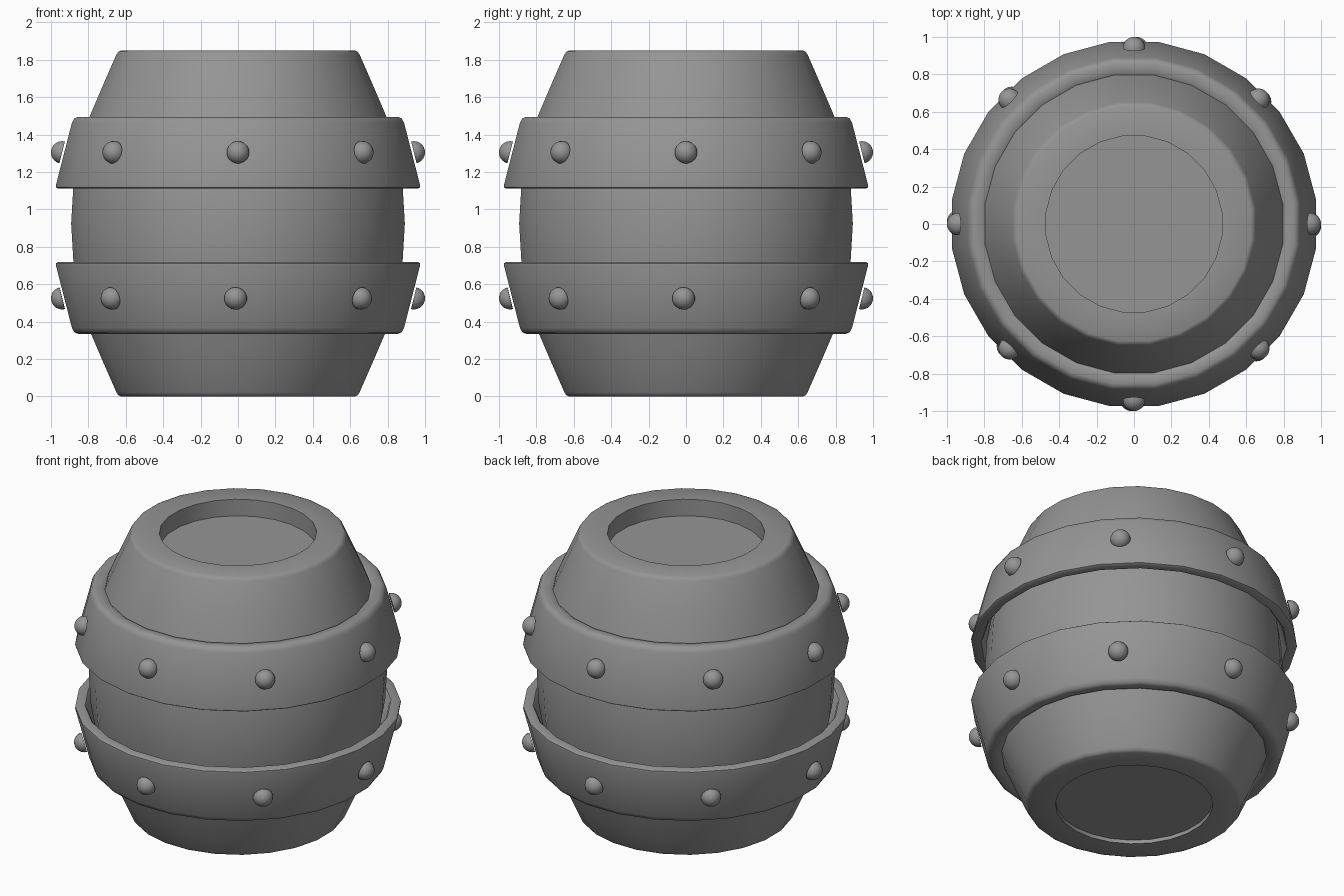
import bpy, bmesh, math
from mathutils import Matrix, Vector

if "Cube" in bpy.data.objects:
    bpy.data.objects.remove(bpy.data.objects["Cube"])

SEG = 24

# Dark grey finish
grey = bpy.data.materials.new("dark_grey")
grey.diffuse_color = (0.3, 0.3, 0.3, 1)
grey.use_nodes = True
grey.node_tree.nodes["Principled BSDF"].inputs["Base Color"].default_value = grey.diffuse_color


def lathe(name, profile, closed=False, seg=SEG, matrix=None):
    """Revolve an (apothem, z) profile about z, with flat sides facing the axes."""
    bm = bmesh.new()
    half = math.pi / seg
    k = 1 / math.cos(half)
    vs = [bm.verts.new((r * k * math.cos(half), r * k * math.sin(half), z)) for r, z in profile]
    pairs = list(zip(vs, vs[1:]))
    if closed:
        pairs.append((vs[-1], vs[0]))
    edges = [bm.edges.new(p) for p in pairs]
    bmesh.ops.spin(bm, geom=vs + edges, cent=(0, 0, 0), axis=(0, 0, 1),
                   angle=2 * math.pi, steps=seg, use_duplicate=False)
    bmesh.ops.remove_doubles(bm, verts=bm.verts, dist=1e-4)
    bmesh.ops.recalc_face_normals(bm, faces=bm.faces)
    me = bpy.data.meshes.new(name)
    bm.to_mesh(me)
    bm.free()
    me.materials.append(grey)
    ob = bpy.data.objects.new(name, me)
    bpy.context.collection.objects.link(ob)
    if matrix:
        ob.matrix_world = matrix
    bpy.ops.object.select_all(action='DESELECT')
    ob.select_set(True)
    bpy.context.view_layer.objects.active = ob
    bpy.ops.object.shade_smooth_by_angle(angle=math.radians(40))
    return ob


# Barrel body: bulging side, rounded ends, shallow recess below, deeper one on top
side = [(0.625, 0), (0.64, 0.007), (0.65, 0.022), (0.715, 0.17), (0.79, 0.345), (0.845, 0.53),
        (0.88, 0.72), (0.892, 0.925)]
upper = [(r, 1.85 - z) for r, z in reversed(side[:-1])]
lathe("barrel_body", [(0, 0.025), (0.47, 0.025), (0.47, 0)] + side + upper
      + [(0.47, 1.85), (0.47, 1.74), (0, 1.74)])

# Flared bands with rounded rims; the lower one is the upper one flipped
band = [(0.792, 1.480), (0.81, 1.492), (0.855, 1.495), (0.875, 1.487), (0.888, 1.463),
        (0.974, 1.128), (0.973, 1.118), (0.964, 1.112), (0.915, 1.112), (0.906, 1.122)]
dome = [(0.06 * math.cos(a), 0.06 * math.sin(a))
        for a in [i * math.pi / 12 for i in range(6)]] + [(0, 0.06)]
tilt = math.radians(14)

for label, flip, turn in (("upper", False, 0.0), ("lower", True, -0.8)):
    prof = [(r, 1.83 - z if flip else z) for r, z in band]
    lathe(label + "_band", prof, closed=True)
    # Eight dome rivets standing along the band's slope
    z = 0.525 if flip else 1.305
    for i in range(8):
        a = math.radians(45 * i + turn)
        n = Vector((math.cos(tilt), 0, math.sin(-tilt if flip else tilt)))
        mat = (Matrix.Rotation(a, 4, 'Z') @ Matrix.Translation((0.94, 0, z))
               @ n.to_track_quat('Z', 'Y').to_matrix().to_4x4())
        lathe(f"{label}_rivet_{i}", [(0, 0)] + dome, seg=16, matrix=mat)
